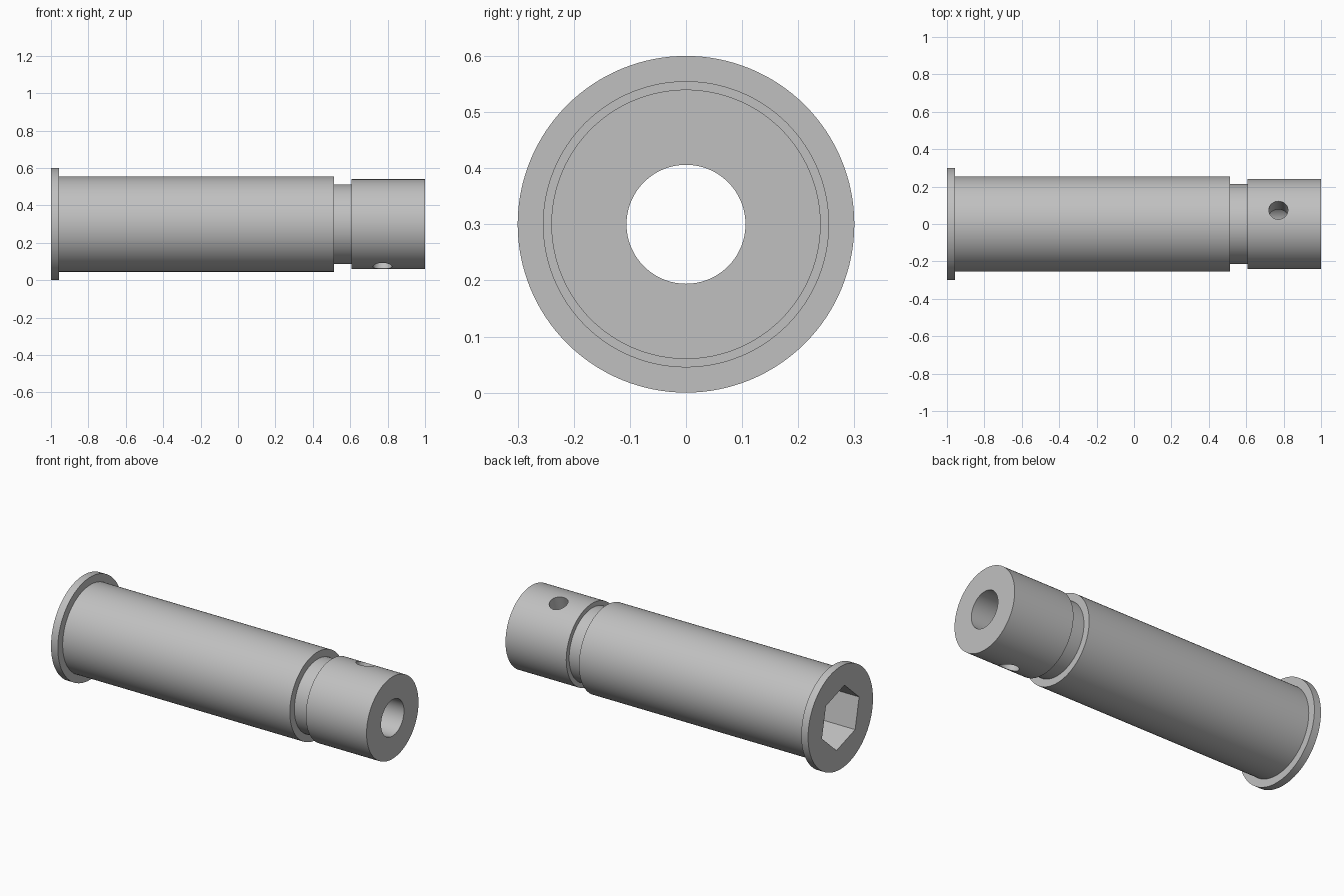
import bpy, bmesh, math
from mathutils import Matrix, Vector

if "Cube" in bpy.data.objects:
    bpy.data.objects.remove(bpy.data.objects["Cube"], do_unlink=True)

AXIS_Z = 0.3
TILT = math.radians(18.2)  # turn of cross hole and socket about the long axis
BORE = 0.106
SEGMENTS = 128

steel = bpy.data.materials.new("plain_grey")
steel.use_nodes = True
GREY = (0.53, 0.53, 0.53, 1)
steel.diffuse_color = GREY
steel.node_tree.nodes["Principled BSDF"].inputs["Base Color"].default_value = GREY


def add_object(name, bm):
    bmesh.ops.recalc_face_normals(bm, faces=bm.faces)
    mesh = bpy.data.meshes.new(name)
    bm.to_mesh(mesh)
    bm.free()
    mesh.materials.append(steel)
    obj = bpy.data.objects.new(name, mesh)
    bpy.context.collection.objects.link(obj)
    return obj


def lathe(name, profile):
    """Turn a closed (x, radius) profile about the long axis."""
    bm = bmesh.new()
    rings = []
    for i in range(SEGMENTS):
        a = math.tau * i / SEGMENTS
        rings.append([bm.verts.new((x, r * math.cos(a), AXIS_Z + r * math.sin(a)))
                      for x, r in profile])
    n = len(profile)
    for i in range(SEGMENTS):
        here, there = rings[i], rings[(i + 1) % SEGMENTS]
        for j in range(n):
            k = (j + 1) % n
            bm.faces.new((here[j], here[k], there[k], there[j]))
    return add_object(name, bm)


def prism(name, sides, radius, depth, matrix):
    bm = bmesh.new()
    bmesh.ops.create_cone(bm, cap_ends=True, segments=sides, radius1=radius,
                          radius2=radius, depth=depth, matrix=matrix)
    obj = add_object(name, bm)
    obj.hide_render = True
    obj.hide_set(True)
    return obj


# Flanged sleeve with a neck, a collar and a through bore
pin = lathe("flanged_pin", [
    (-1, BORE), (-1, 0.3), (-0.956, 0.3), (-0.956, 0.255), (0.514, 0.255),
    (0.514, 0.213), (0.607, 0.213), (0.607, 0.24), (1, 0.24), (1, BORE)])

# Cross hole through the collar
hole_turn = Matrix.Rotation(-TILT, 4, "X")
cross_hole = prism("cross_hole_cutter", 48, 0.051, 0.8,
                   Matrix.Translation((0.772, 0, AXIS_Z)) @ hole_turn)

# Hexagonal socket in the flanged end, with flats square to the cross hole
corner = math.pi / 2 - TILT - math.pi / 6
bm = bmesh.new()
points = [(0.181 * math.cos(corner + i * math.pi / 3),
           AXIS_Z + 0.181 * math.sin(corner + i * math.pi / 3)) for i in range(6)]
base = bm.faces.new([bm.verts.new((-1.1, y, z)) for y, z in points])
top = bmesh.ops.extrude_face_region(bm, geom=[base])["geom"]
bmesh.ops.translate(bm, vec=Vector((0.4, 0, 0)),
                    verts=[v for v in top if isinstance(v, bmesh.types.BMVert)])
if not any(f == base for f in bm.faces):
    bmesh.ops.holes_fill(bm, edges=bm.edges)
socket = add_object("socket_cutter", bm)
socket.hide_render = True
socket.hide_set(True)

for cutter in (cross_hole, socket):
    cut = pin.modifiers.new(cutter.name, "BOOLEAN")
    cut.operation = "DIFFERENCE"
    cut.solver = "EXACT"
    cut.object = cutter

# Apply the cuts, then smooth the round faces and keep the edges sharp
bpy.ops.object.select_all(action="DESELECT")
bpy.context.view_layer.objects.active = pin
pin.select_set(True)
for modifier in list(pin.modifiers):
    bpy.ops.object.modifier_apply(modifier=modifier.name)
bpy.ops.object.shade_smooth_by_angle(angle=math.radians(30))
